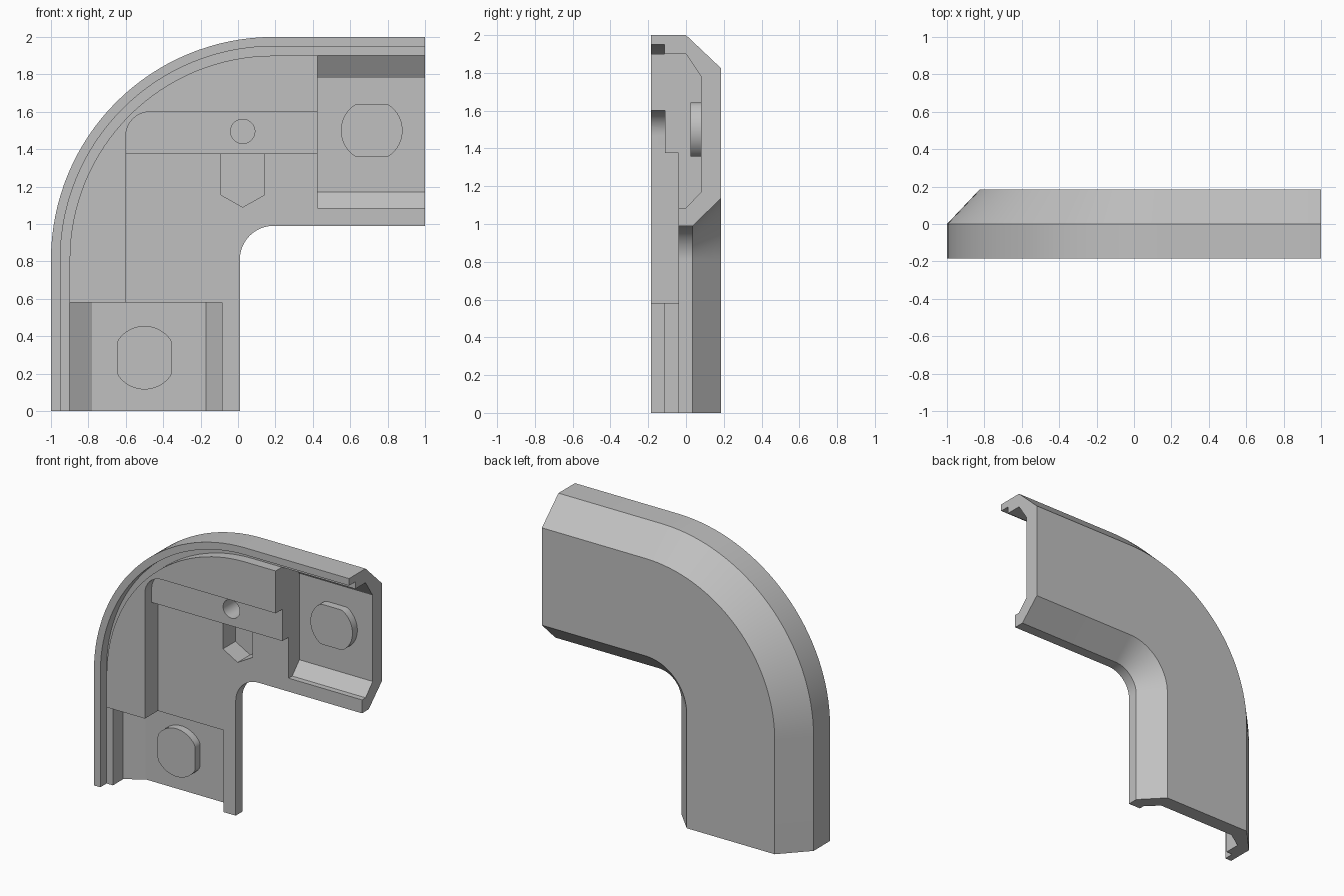
import bpy, bmesh
from math import sin, cos, pi

if "Cube" in bpy.data.objects:
    bpy.data.objects.remove(bpy.data.objects["Cube"])

grey = bpy.data.materials.new("plain_grey")
grey.use_nodes = True
tone = (0.53, 0.53, 0.53, 1)
grey.diffuse_color = tone
grey.node_tree.nodes["Principled BSDF"].inputs["Base Color"].default_value = tone


def loft(name, rings):
    """Closed solid through a list of matching rings."""
    bm = bmesh.new()
    loops = [[bm.verts.new(p) for p in ring] for ring in rings]
    n = len(loops[0])
    for a, b in zip(loops, loops[1:]):
        for i in range(n):
            j = (i + 1) % n
            bm.faces.new((a[i], a[j], b[j], b[i]))
    bm.faces.new(loops[0])
    bm.faces.new(loops[-1])
    bmesh.ops.recalc_face_normals(bm, faces=bm.faces)
    mesh = bpy.data.meshes.new(name)
    bm.to_mesh(mesh)
    bm.free()
    mesh.materials.append(grey)
    obj = bpy.data.objects.new(name, mesh)
    bpy.context.collection.objects.link(obj)
    return obj


def along_y(u, v, t):
    return (u, t, v)


def top_arm(d, y, t):
    return (t, y, 2 - d)


def lower_arm(d, y, t):
    return (d - 1, y, t)


def prism(name, pts, lo, hi, place=along_y):
    return loft(name, [[place(u, v, t) for u, v in pts] for t in (lo, hi)])


def circle(cx, cz, r, n=48, flat_x=1, flat_z=1):
    """Circle, optionally cut flat on two sides."""
    clamp = lambda v, m: max(-m, min(m, v))
    return [(cx + clamp(r * cos(2 * pi * (i + 0.5) / n), flat_x),
             cz + clamp(r * sin(2 * pi * (i + 0.5) / n), flat_z)) for i in range(n)]


def select_only(obj):
    bpy.ops.object.select_all(action='DESELECT')
    obj.select_set(True)
    bpy.context.view_layer.objects.active = obj


def cut(obj, cutter):
    mod = obj.modifiers.new("cut", 'BOOLEAN')
    mod.operation = 'DIFFERENCE'
    mod.solver = 'EXACT'
    mod.object = cutter
    select_only(obj)
    bpy.ops.object.modifier_apply(modifier=mod.name)
    bpy.data.objects.remove(cutter)


# Elbow body: section (distance from outer edge, y) swept round the bend
section = [(0, -.185), (.05, -.185), (.05, -.115), (.1, -.115), (.1, -.185),
           (1.01, -.185), (1.01, .035), (.865, .185), (.175, .185), (0, 0)]
bend_x, bend_z, bend_r, steps = .19, .81, 1.19, 32
rings = [[lower_arm(d, y, 0) for d, y in section]]
for k in range(steps + 1):
    a = pi - pi / 2 * k / steps
    rings.append([(bend_x + (bend_r - d) * cos(a), y, bend_z + (bend_r - d) * sin(a))
                  for d, y in section])
rings.append([top_arm(d, y, 1) for d, y in section])
body = loft("elbow_body", rings)

# Stepped recess: shallow band with a rounded corner, then the deeper floor
r = .13
corner = [(-.6 + r - r * cos(pi / 2 * k / 12), 1.6 - r + r * sin(pi / 2 * k / 12))
          for k in range(13)]
cut(body, prism("band_cutter", [(-.6, -.1)] + corner + [(1.1, 1.6), (1.1, -.1)], -.3, -.11))
cut(body, prism("floor_cutter", [(-.6, -.1), (-.6, 1.375), (1.1, 1.375), (1.1, -.1)], -.3, -.04))

# Open channels at both ends
channel = [(.06, -.3), (.1, -.115), (.1, 0), (.22, .08), (.83, .08), (.915, 0), (.915, -.3)]
cut(body, prism("top_channel_cutter", channel, .425, 1.1, top_arm))
cut(body, prism("lower_channel_cutter", channel, -.1, .58, lower_arm))

# Screw hole and pointed nut slot
cut(body, prism("hole_cutter", circle(.025, 1.495, .065, 32), -.3, .04))
slot = [(-.09, 1.375), (-.09, 1.155), (.025, 1.09), (.14, 1.155), (.14, 1.375)]
cut(body, prism("slot_cutter", slot, -.1, .1))

# Flat-sided bosses on the channel floors
top_boss = prism("top_boss", circle(.715, 1.5, .165, flat_z=.142), .025, .09)
lower_boss = prism("lower_boss", circle(-.5, .285, .17, flat_x=.147), .025, .09)

for obj in (body, top_boss, lower_boss):
    select_only(obj)
    bpy.ops.object.shade_smooth_by_angle(angle=pi / 6)
